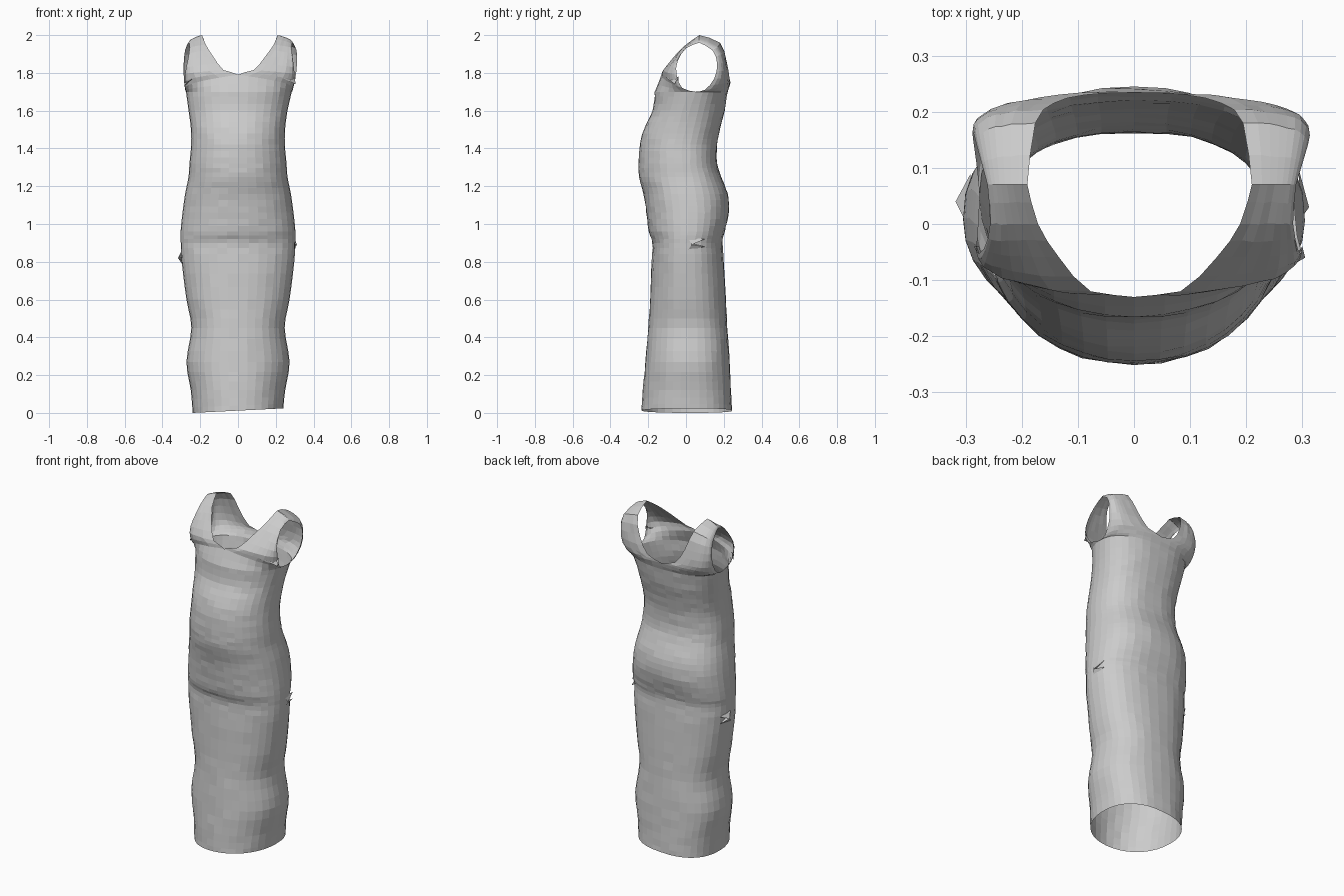
import bpy
import bmesh
import math
import random
from mathutils import Vector

random.seed(4)
COLUMNS = 9

cube = bpy.data.objects.get("Cube")
if cube:
    bpy.data.objects.remove(cube, do_unlink=True)

fabric = bpy.data.materials.new("grey fabric")
fabric.use_nodes = True
grey = (0.6, 0.6, 0.6, 1)
fabric.diffuse_color = grey
fabric.node_tree.nodes["Principled BSDF"].inputs["Base Color"].default_value = grey


def smooth_path(knots, steps):
    """Catmull-Rom interpolation of tuples of any length."""
    result = []
    last = len(knots) - 1
    for i in range(last):
        p, q = knots[max(i - 1, 0)], knots[i]
        r, s = knots[i + 1], knots[min(i + 2, last)]
        for k in range(steps):
            t = k / steps
            result.append(tuple(
                b + t / 2 * (c - a + t * (2 * a - 5 * b + 4 * c - d
                                          + t * (3 * (b - c) + d - a)))
                for a, b, c, d in zip(p, q, r, s)))
    result.append(knots[last])
    return result


def quarter_row(side, middle, power):
    """Rounded row of points from the side seam to the centre line."""
    row = []
    for k in range(COLUMNS + 1):
        u = k / COLUMNS
        angle = u * math.pi / 2
        across = max(math.cos(angle), 0) ** (2 / power)
        depth = math.sin(angle) ** (2 / power)
        row.append(Vector((
            middle[0] + (side[0] - middle[0]) * across,
            side[1] + (middle[1] - side[1]) * depth,
            side[2] + (middle[2] - side[2]) * u)))
    return row


def add_patch(bm, rows, mirror):
    """Grid of quads through the rows, on the left or the right half."""
    grid = [[bm.verts.new((p.x * mirror, p.y, p.z)) for p in row] for row in rows]
    for low, high in zip(grid, grid[1:]):
        for k in range(COLUMNS):
            quad = [low[k], low[k + 1], high[k + 1], high[k]]
            bm.faces.new(quad)


def finish(name, bm):
    mesh = bpy.data.meshes.new(name)
    bm.to_mesh(mesh)
    bm.free()
    mesh.materials.append(fabric)
    obj = bpy.data.objects.new(name, mesh)
    bpy.context.collection.objects.link(obj)
    return obj


# Body profile: height, half width, front depth, back depth, side seam depth
body = smooth_path([
    (0, .24, -.235, .245, .02),
    (.12, .25, -.228, .238, .02),
    (.27, .273, -.215, .23, .015),
    (.45, .247, -.2, .22, .01),
    (.6, .273, -.19, .21, .005),
    (.8, .298, -.182, .2, 0),
    (.9, .303, -.178, .193, 0),
    (.96, .304, -.198, .205, .01),
    (1.06, .294, -.21, .227, .01),
    (1.16, .28, -.225, .22, 0),
    (1.25, .262, -.248, .186, -.01),
    (1.32, .257, -.25, .165, -.02),
    (1.42, .248, -.243, .166, -.02),
    (1.51, .25, -.22, .182, 0),
    (1.6, .262, -.177, .205, .02),
    (1.7, .28, -.165, .22, .05)], 3)

# Armhole edges and necklines, from armpit level up to the shoulder
front_armhole = [(.28, .05, 1.7), (.285, -.02, 1.72), (.29, -.05, 1.79),
                 (.28, -.045, 1.86), (.27, 0, 1.93), (.275, .07, 1.96)]
front_neck = [(0, -.165, 1.7), (0, -.13, 1.79), (.08, -.12, 1.815),
              (.14, -.06, 1.89), (.18, 0, 1.95), (.2, .07, 2)]
back_armhole = [(.28, .05, 1.7), (.285, .1, 1.71), (.295, .15, 1.77),
                (.3, .165, 1.85), (.295, .14, 1.92), (.275, .07, 1.96)]
back_neck = [(0, .22, 1.7), (0, .235, 1.745), (.09, .23, 1.77),
             (.15, .215, 1.86), (.185, .18, 1.96), (.2, .07, 2)]


def panel_rows(front):
    """Rows of one front or back quarter, hem to shoulder."""
    power = 2.1 if front else 2.4
    rows = []
    for z, width, fore, aft, seam in body:
        rows.append(quarter_row((width, seam, z), (0, fore if front else aft, z), power))
    armhole = front_armhole if front else back_armhole
    neck = front_neck if front else back_neck
    pairs = list(zip(smooth_path(armhole, 2), smooth_path(neck, 2)))
    for side, middle in pairs[1:]:
        rows.append(quarter_row(side, (max(middle[0], 0), *middle[1:]), power))
    return rows


# Dress shell
bm = bmesh.new()
for front in (True, False):
    for mirror in (1, -1):
        add_patch(bm, panel_rows(front), mirror)
bmesh.ops.remove_doubles(bm, verts=bm.verts, dist=.0005)
bmesh.ops.recalc_face_normals(bm, faces=bm.faces)

# Uneven hem, slightly shifted shoulders and faint cloth irregularity
for v in bm.verts:
    hem = max(0, 1 - v.co.z / .12)
    top = min(max((v.co.z - 1.6) / .3, 0), 1)
    v.co.z += hem * (.012 + .05 * v.co.x)
    v.co.x += .05 * top * abs(v.co.x)
    if not v.is_boundary:
        v.co.y += random.uniform(-.002, .002)
finish("dress", bm)

# Small pinched tucks of cloth: apex, then the loose corners behind it
tucks = [
    [(.312, .03, .89), (.297, .01, .93), (.293, .1, .92), (.299, .04, .895),
     (.293, .1, .88), (.298, .01, .86)],
    [(-.318, .04, .82), (-.298, 0, .86), (-.291, .09, .84), (-.297, .04, .825),
     (-.291, .09, .8), (-.298, 0, .79)],
    [(.305, -.06, 1.74), (.22, -.11, 1.78), (.27, -.08, 1.765), (.3, -.04, 1.78)],
    [(-.285, -.04, 1.73), (-.24, -.1, 1.77), (-.27, -.07, 1.75), (-.275, -.04, 1.78)],
]
bm = bmesh.new()
for points in tucks:
    apex, *corners = [bm.verts.new(p) for p in points]
    for a, b in zip(corners, corners[1:]):
        bm.faces.new((apex, a, b))
finish("fabric_tucks", bm)
